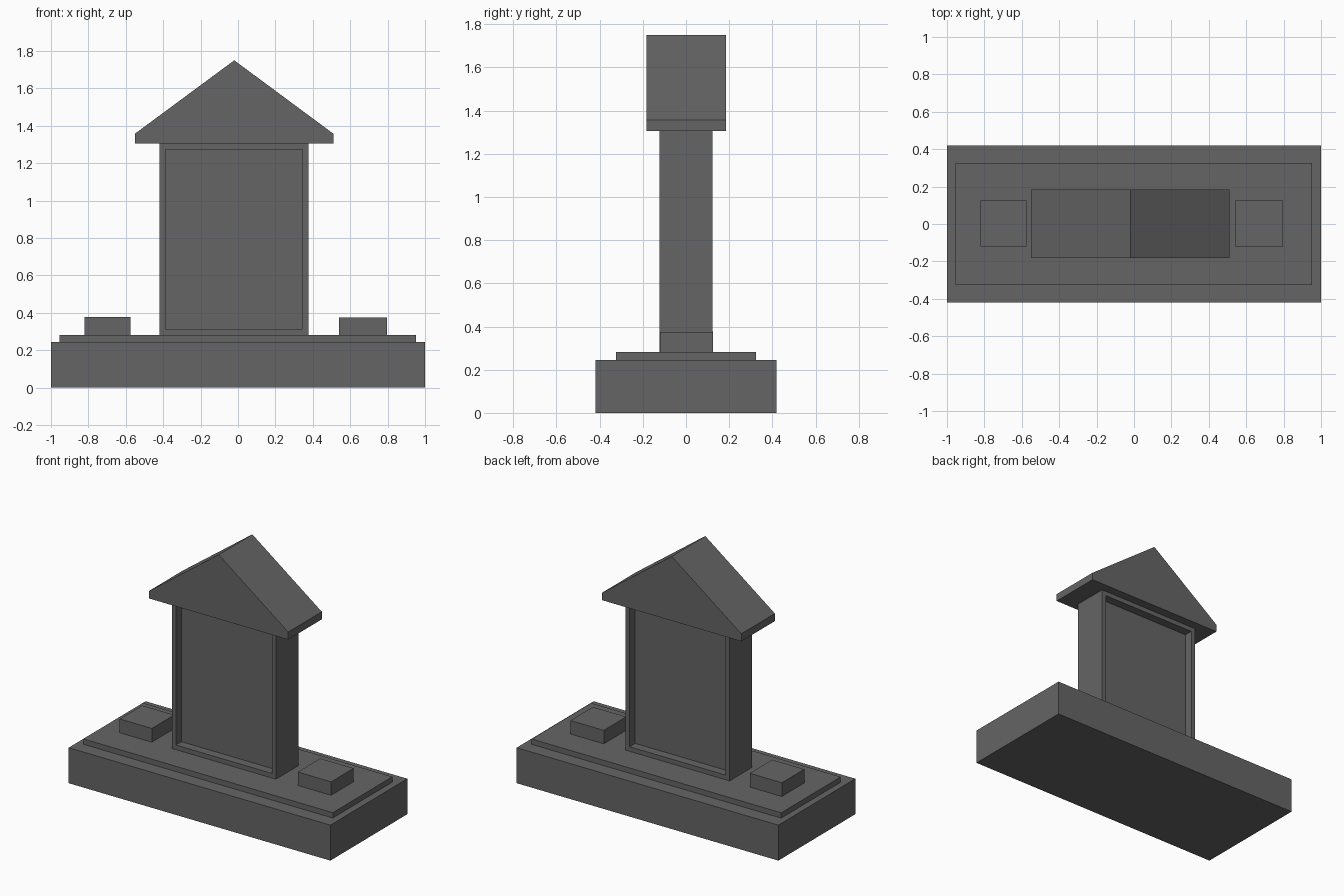
import bpy, bmesh

if "Cube" in bpy.data.objects:
    bpy.data.objects.remove(bpy.data.objects["Cube"])

stone = bpy.data.materials.new("dark grey stone")
stone.diffuse_color = (0.13, 0.13, 0.13, 1)
stone.use_nodes = True
stone.node_tree.nodes["Principled BSDF"].inputs["Base Color"].default_value = stone.diffuse_color


def finish(name, bm):
    bmesh.ops.recalc_face_normals(bm, faces=bm.faces)
    mesh = bpy.data.meshes.new(name)
    bm.to_mesh(mesh)
    bm.free()
    mesh.materials.append(stone)
    obj = bpy.data.objects.new(name, mesh)
    bpy.context.collection.objects.link(obj)
    return obj


def box_mesh(x0, x1, y0, y1, z0, z1):
    bm = bmesh.new()
    bmesh.ops.create_cube(bm, size=1)
    for v in bm.verts:
        v.co = (x1 if v.co.x > 0 else x0, y1 if v.co.y > 0 else y0, z1 if v.co.z > 0 else z0)
    return bm


# Stepped plinth
finish("base_slab", box_mesh(-1, 1, -0.42, 0.42, 0, 0.245))
finish("upper_step", box_mesh(-0.955, 0.952, -0.325, 0.325, 0.245, 0.282))

# Side blocks
finish("left_block", box_mesh(-0.82, -0.575, -0.12, 0.125, 0.282, 0.377))
finish("right_block", box_mesh(0.541, 0.796, -0.12, 0.125, 0.282, 0.375))

# Upright slab with a recessed panel on the front and the back
bm = box_mesh(-0.42, 0.376, -0.123, 0.123, 0.282, 1.305)
bm.normal_update()
for face in [f for f in bm.faces if abs(f.normal.y) > 0.9]:
    side = 1 if face.normal.y > 0 else -1
    bmesh.ops.inset_individual(bm, faces=[face], thickness=0.045)
    pushed = bmesh.ops.extrude_discrete_faces(bm, faces=[face])["faces"][0]
    for v in pushed.verts:
        v.co.y -= side * 0.06
finish("upright_slab", bm)

# Gabled roof block: profile extruded along y
profile = [(-0.552, 1.305), (0.511, 1.305), (0.511, 1.357), (-0.02, 1.75), (-0.552, 1.357)]
bm = bmesh.new()
gable = bm.faces.new([bm.verts.new((x, -0.182, z)) for x, z in profile])
grown = bmesh.ops.extrude_face_region(bm, geom=[gable], use_keep_orig=True)["geom"]
for v in grown:
    if isinstance(v, bmesh.types.BMVert):
        v.co.y = 0.185
finish("gable_roof", bm)
